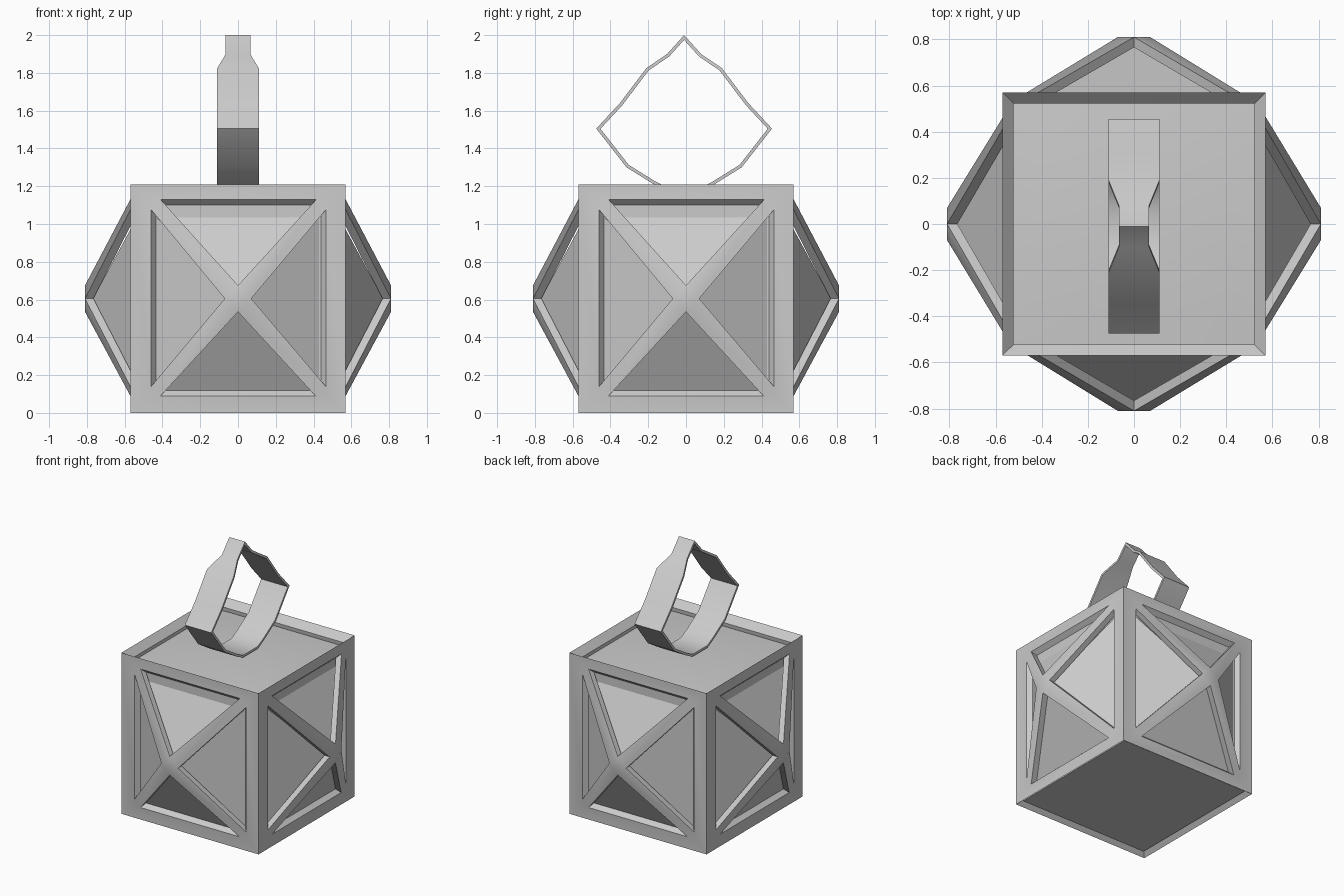
import bpy, bmesh, math
from mathutils import Vector, Matrix

if "Cube" in bpy.data.objects:
    bpy.data.objects.remove(bpy.data.objects["Cube"])

MID = Vector((0, 0, 0.605))


def finish(name, bm, angle=32):
    bmesh.ops.remove_doubles(bm, verts=bm.verts, dist=1e-4)
    bmesh.ops.recalc_face_normals(bm, faces=bm.faces)
    me = bpy.data.meshes.new(name)
    bm.to_mesh(me)
    bm.free()
    ob = bpy.data.objects.new(name, me)
    bpy.context.collection.objects.link(ob)
    bpy.ops.object.select_all(action='DESELECT')
    ob.select_set(True)
    bpy.context.view_layer.objects.active = ob
    bpy.ops.object.shade_smooth_by_angle(angle=math.radians(angle))
    return ob


def side_point(k, u, v, d):
    """Point on side k: u across, v up from the middle, d outward."""
    return Matrix.Rotation(k * math.pi / 2, 3, 'Z') @ Vector((u, -d, v))


# Frame: four pyramid sides, each with four triangular openings
bm = bmesh.new()
W, H, TIP, OUT = 0.57, 0.605, 0.07, 0.81
corner = [(-W, -H), (W, -H), (W, H), (-W, H)]
tip = [(0, -TIP), (TIP, 0), (0, TIP), (-TIP, 0)]
base = [((-0.41, -0.515), (0.41, -0.515)), ((0.465, -0.465), (0.465, 0.47)),
        ((0.415, 0.525), (-0.41, 0.525)), ((-0.46, 0.47), (-0.46, -0.465))]
for k in range(4):
    def pair(p, d, s):
        q = side_point(k, p[0], p[1], d)
        return bm.verts.new(q + MID), bm.verts.new(q * s + MID)
    C = [pair(p, W, 0.915) for p in corner]
    T = [pair(p, OUT, 0.945) for p in tip]
    B = [[pair(p, W, 0.945) for p in b] for b in base]
    polys = [T]
    for i in range(4):
        j = (i + 1) % 4
        polys += [[C[i], C[j], B[i][1], B[i][0]],          # border
                  [C[j], B[j][0], B[i][1]],                # corner
                  [T[i], B[i][1], B[j][0], T[j]]]          # rib
        tri = [B[i][0], B[i][1], T[i]]
        for a, b in zip(tri, tri[1:] + tri[:1]):           # opening walls
            bm.faces.new((a[0], b[0], b[1], a[1]))
    for p in polys:
        bm.faces.new([q[0] for q in p])
        bm.faces.new([q[1] for q in reversed(p)])
    for a, b in ((C[0], C[1]), (C[2], C[3])):              # sloped rims
        bm.faces.new((a[0], a[1], b[1], b[0]))
finish("frame", bm)

# Inner panes: box whose sides swell into pyramids, with a shallow roof
bm = bmesh.new()
PANE_MID = Vector((0, 0, 0.575))
w, h = 0.535, 0.55


def pane(outer, inner, apex):
    o = [bm.verts.new(p + PANE_MID) for p in outer]
    n = [bm.verts.new(p + PANE_MID) for p in inner]
    a = bm.verts.new(apex + PANE_MID)
    for i in range(4):
        j = (i + 1) % 4
        bm.faces.new((o[i], o[j], n[j], n[i]))
        bm.faces.new((n[i], n[j], a))


sq = [(-1, -1), (1, -1), (1, 1), (-1, 1)]
for k in range(4):
    pane([side_point(k, x * w, y * h, w) for x, y in sq],
         [side_point(k, x * 0.43, y * 0.46, w) for x, y in sq],
         side_point(k, 0, 0, 0.785))
pane([Vector((x * w, y * w, h)) for x, y in sq],
     [Vector((x * 0.41, y * 0.41, h + 0.015)) for x, y in sq],
     Vector((0, 0, h + 0.045)))
bm.faces.new([bm.verts.new(Vector((x * w, y * w, -h)) + PANE_MID) for x, y in sq])
finish("panes", bm, 22)

# Handle: closed ribbon, narrower at the top (y, z, half width)
half = [(0.09, 1.175, 0.11), (0.16, 1.21, 0.11), (0.305, 1.30, 0.11),
        (0.465, 1.505, 0.11), (0.34, 1.64, 0.11), (0.2, 1.825, 0.11),
        (0.09, 1.9, 0.065)]
path = half + [(0, 2.0, 0.065)] + [(-y, z, x) for y, z, x in reversed(half)]
bm = bmesh.new()
rings = []
n = len(path)
for i, (y, z, x) in enumerate(path):
    p = Vector((y, z))
    a = (p - Vector(path[i - 1][:2])).normalized()
    b = (Vector(path[(i + 1) % n][:2]) - p).normalized()
    t = (a + b).normalized()
    inward = Vector((-t.y, t.x))
    q = p + inward * 0.017 / max(0.5, t.dot(a))
    rings.append([bm.verts.new((s * x, r.x - 0.01, r.y))
                  for s, r in ((-1, p), (1, p), (1, q), (-1, q))])
for i in range(n):
    r, s = rings[i], rings[(i + 1) % n]
    for j in range(4):
        m = (j + 1) % 4
        bm.faces.new((r[j], r[m], s[m], s[j]))
finish("handle", bm, 40)
